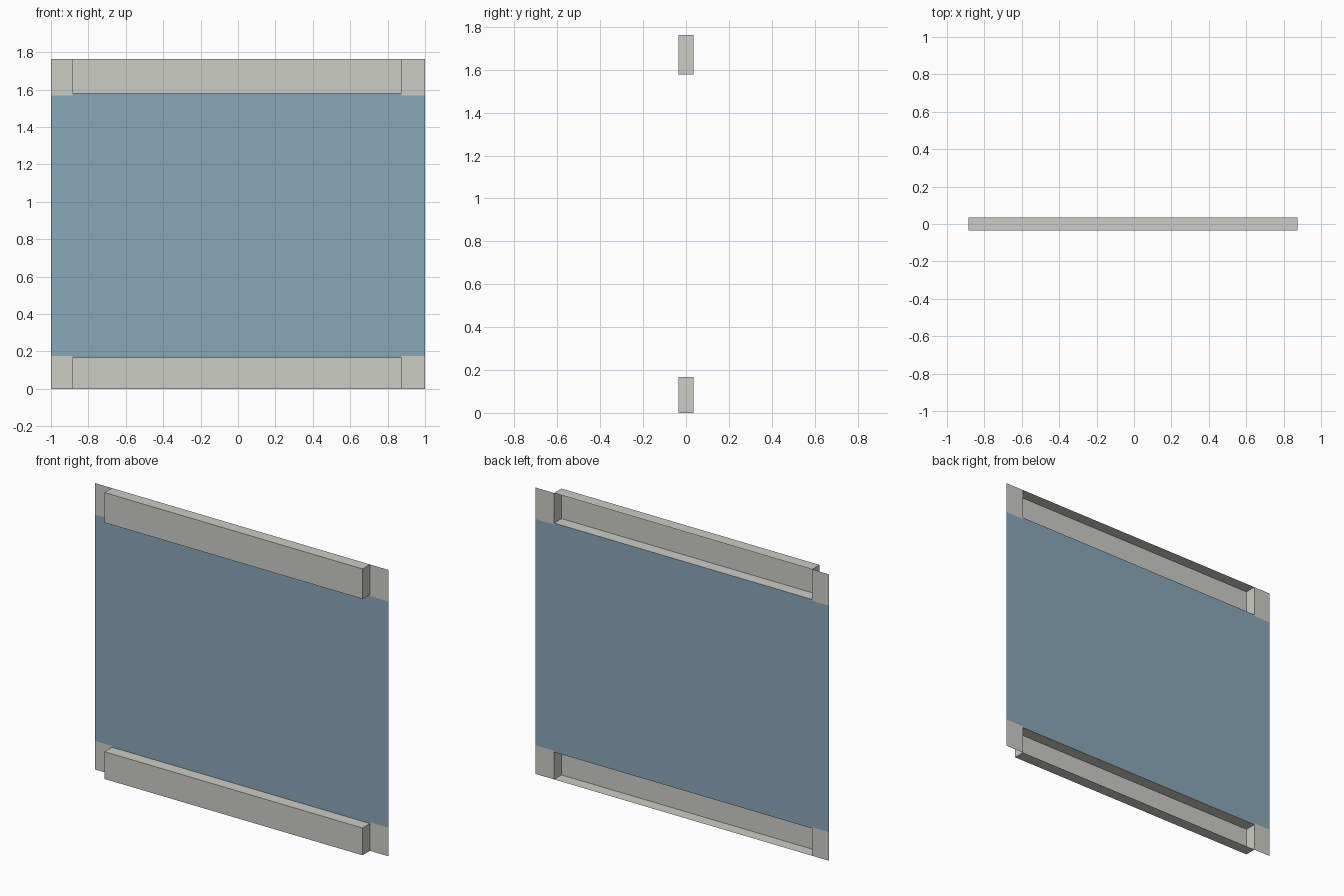
import bpy
import bmesh

if "Cube" in bpy.data.objects:
    bpy.data.objects.remove(bpy.data.objects["Cube"])

BACK, FRONT = 0.036, -0.036          # sheet plane and front of the rails
XL, XR = -0.884, 0.873               # rail ends
TOP = 1.763
LOW, HIGH = 0.168, 1.578             # inner edges of the rails
PAINT_LOW, PAINT_HIGH = 0.176, 1.569  # colour change on the side strips


def material(name, rgb):
    m = bpy.data.materials.new(name)
    m.diffuse_color = (*rgb, 1)
    m.use_nodes = True
    m.node_tree.nodes["Principled BSDF"].inputs["Base Color"].default_value = m.diffuse_color
    return m


grey = material("warm_grey", (0.61, 0.61, 0.57))
blue = material("dusty_blue", (0.25, 0.39, 0.48))


def finish(name, bm, mats):
    me = bpy.data.meshes.new(name)
    bm.to_mesh(me)
    bm.free()
    for m in mats:
        me.materials.append(m)
    ob = bpy.data.objects.new(name, me)
    bpy.context.collection.objects.link(ob)
    return ob


# Thin sheet, with openings where the hollow rails are pushed forward
def sheet():
    bm = bmesh.new()
    side_levels = [0, PAINT_LOW, PAINT_HIGH, TOP]
    cells = [(XL, XR, LOW, HIGH)]
    for x0, x1 in ((-1, XL), (XR, 1)):
        cells += [(x0, x1, a, b) for a, b in zip(side_levels, side_levels[1:])]
    for x0, x1, z0, z1 in cells:
        f = bm.faces.new([bm.verts.new((x, BACK, z)) for x, z in
                          ((x0, z0), (x1, z0), (x1, z1), (x0, z1))])
        # grey at the corners, blue across the middle
        f.material_index = 0 if z0 == 0 or z1 == TOP else 1
    bmesh.ops.remove_doubles(bm, verts=bm.verts, dist=1e-4)
    finish("panel_sheet", bm, [grey, blue])


# Hollow rail: a box with an open back
def rail(name, z0, z1):
    bm = bmesh.new()
    bmesh.ops.create_cube(bm, size=1)
    bmesh.ops.scale(bm, vec=(XR - XL, BACK - FRONT, z1 - z0), verts=bm.verts)
    bmesh.ops.translate(bm, vec=((XL + XR) / 2, 0, (z0 + z1) / 2), verts=bm.verts)
    bm.normal_update()
    back = [f for f in bm.faces if f.normal.y > 0.9]
    bmesh.ops.delete(bm, geom=back, context='FACES_ONLY')
    finish(name, bm, [grey])


sheet()
rail("bottom_rail", 0, LOW)
rail("top_rail", HIGH, TOP)
